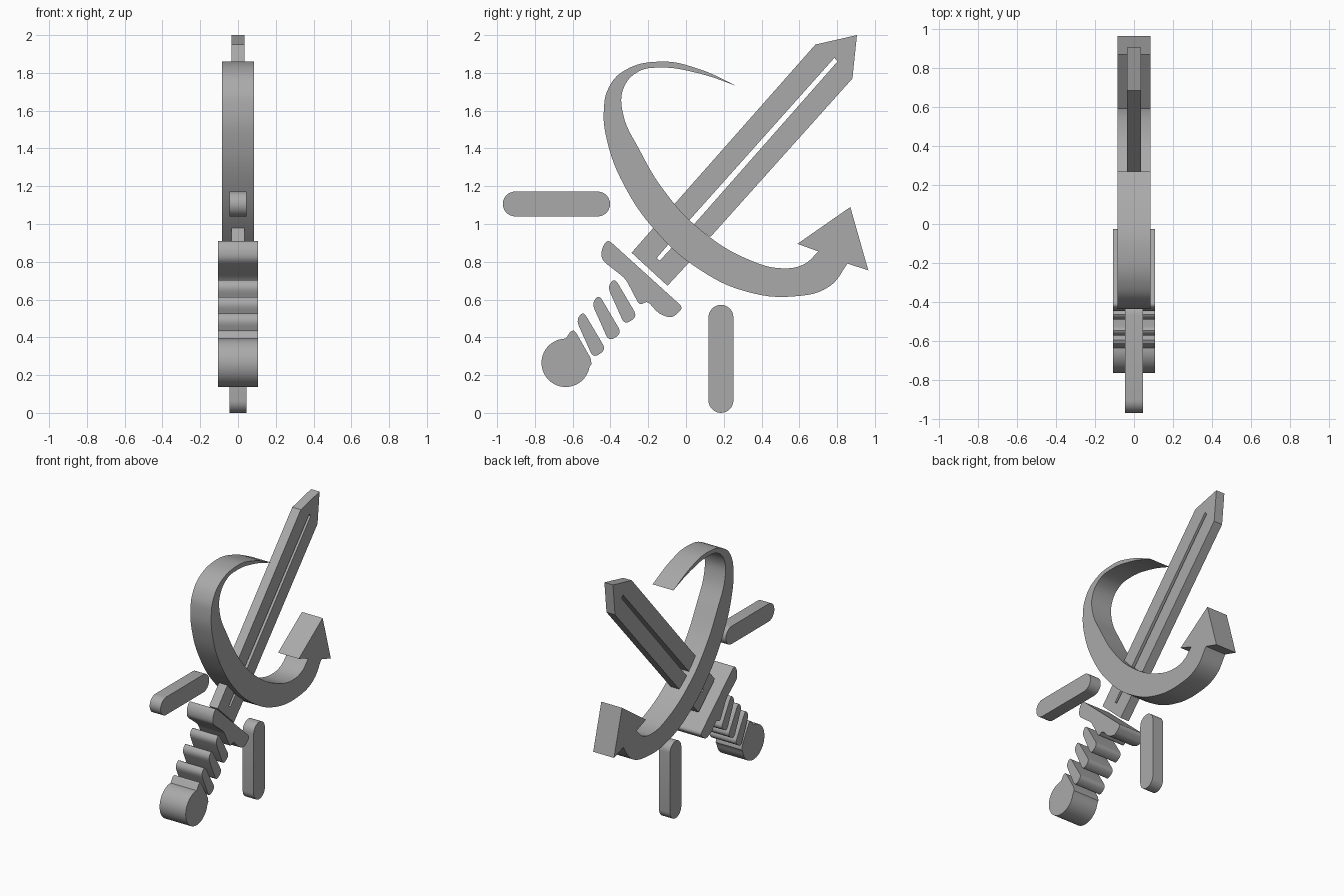
import bpy
import math
from mathutils import Vector

if "Cube" in bpy.data.objects:
    bpy.data.objects.remove(bpy.data.objects["Cube"], do_unlink=True)

grey = bpy.data.materials.new("plain grey")
grey.use_nodes = True
grey.diffuse_color = (0.4, 0.4, 0.4, 1)
grey.node_tree.nodes["Principled BSDF"].inputs["Base Color"].default_value = grey.diffuse_color


def extrude_outline(name, points, half_width, smooth_indices=()):
    """Fill a closed side-on outline (y, z) and give it thickness along x."""
    curve = bpy.data.curves.new(name, "CURVE")
    curve.dimensions = "2D"
    curve.fill_mode = "BOTH"
    curve.extrude = half_width
    curve.resolution_u = 6
    spline = curve.splines.new("BEZIER")
    spline.bezier_points.add(len(points) - 1)
    for i, (bezier, point) in enumerate(zip(spline.bezier_points, points)):
        bezier.co = (point[0], point[1], 0)
        kind = "AUTO" if i in smooth_indices else "VECTOR"
        bezier.handle_left_type = bezier.handle_right_type = kind
        # straight sides need no subdivision
    if not smooth_indices:
        curve.resolution_u = 1
    spline.use_cyclic_u = True
    obj = bpy.data.objects.new(name, curve)
    bpy.context.collection.objects.link(obj)
    obj.rotation_euler = (math.radians(90), 0, math.radians(90))
    bpy.ops.object.select_all(action="DESELECT")
    obj.select_set(True)
    bpy.context.view_layer.objects.active = obj
    bpy.ops.object.convert(target="MESH")
    obj = bpy.context.object
    obj.name = name
    bpy.ops.object.mode_set(mode="EDIT")
    bpy.ops.mesh.select_all(action="SELECT")
    bpy.ops.mesh.remove_doubles(threshold=0.0005)
    bpy.ops.mesh.normals_make_consistent(inside=False)
    bpy.ops.object.mode_set(mode="OBJECT")
    bpy.ops.object.shade_smooth_by_angle(angle=math.radians(30))
    obj.data.materials.clear()
    obj.data.materials.append(grey)
    return obj


def arc(centre, radius, start, end, steps=14):
    """Points along a circular arc, angles in degrees."""
    angles = [math.radians(start + (end - start) * i / steps) for i in range(steps + 1)]
    return [(centre[0] + radius * math.cos(a), centre[1] + radius * math.sin(a)) for a in angles]


def rounded(points, radius, steps=5):
    """Replace every corner of a closed polygon with a small curve."""
    result = []
    count = len(points)
    for i in range(count):
        corner = Vector(points[i])
        ends = []
        for other in (points[i - 1], points[(i + 1) % count]):
            side = Vector(other) - corner
            ends.append(corner + side.normalized() * min(radius, side.length * 0.45))
        for s in range(steps + 1):
            t = s / steps
            result.append(ends[0] * (1 - t) ** 2 + corner * 2 * t * (1 - t) + ends[1] * t * t)
    return result


BLADE, RING, GRIP, BAR = 0.035, 0.085, 0.107, 0.045

# Blade with a groove open at its base
extrude_outline("blade", [
    (-.066, 1.1), (.685, 1.95), (.905, 2), (.881, 1.77), (.13, .932),
    (.037, .992), (.802, 1.86), (.786, 1.88), (.015, 1.017)], BLADE)

# Notched lower end of the blade
extrude_outline("blade_base", [
    (-.167, .986), (-.085, .902), (-.155, .82), (-.14, .805),
    (-.066, .885), (.024, .805), (-.098, .673), (-.288, .848)], BLADE)

# Curved arrow: outer sweep, arrowhead, inner sweep
outer = [(.27, 1.73), (.07, 1.82), (-.13, 1.86), (-.33, 1.81), (-.41, 1.72),
         (-.435, 1.605), (-.42, 1.45), (-.325, 1.2), (-.14, .94), (.07, .76),
         (.31, .645), (.575, .617), (.76, .67), (.855, .79)]
head = [(.965, .755), (.87, 1.09), (.59, .895), (.7, .855)]
inner = [(.63, .79), (.52, .765), (.335, .81), (.07, .975), (-.115, 1.175),
         (-.245, 1.39), (-.335, 1.59), (-.33, 1.72), (-.255, 1.805),
         (-.14, 1.828), (.07, 1.797)]
first_inner = len(outer) + len(head)
smooth = set(range(1, len(outer) - 1)) | set(range(first_inner, first_inner + len(inner)))
extrude_outline("curved_arrow", outer + head + inner, RING, smooth)

# Cross guard with the top of the grip
extrude_outline("guard", rounded([
    (-.415, .92), (-.013, .556), (-.075, .5), (-.145, .525), (-.205, .594),
    (-.245, .567), (-.32, .71), (-.447, .81), (-.447, .87)], 0.03), GRIP)

# Slanted grip ridges
ridge = [(-.415, .667), (-.378, .715), (-.257, .51), (-.325, .466)]
for i in range(3):
    moved = [(y - .083 * i, z - .088 * i) for y, z in ridge]
    extrude_outline("grip_ridge_%d" % (i + 1), rounded(moved, 0.035), GRIP)

# Round pommel joined to the last ridge
pommel = arc((-.637, .265), .128, 90, 350, 36)
pommel += [(-.5, .26), (-.505, .29), (-.582, .425), (-.595, .437), (-.612, .43)]
extrude_outline("pommel", pommel, GRIP)

# Two loose round-ended bars
R = 0.066
extrude_outline("level_bar", arc((-.904, 1.106), R, 90, 270)
                + arc((-.468, 1.106), R, -90, 90), BAR)
extrude_outline("upright_bar", arc((.185, .506), R, 0, 180)
                + arc((.185, R), R, 180, 360), BAR)
